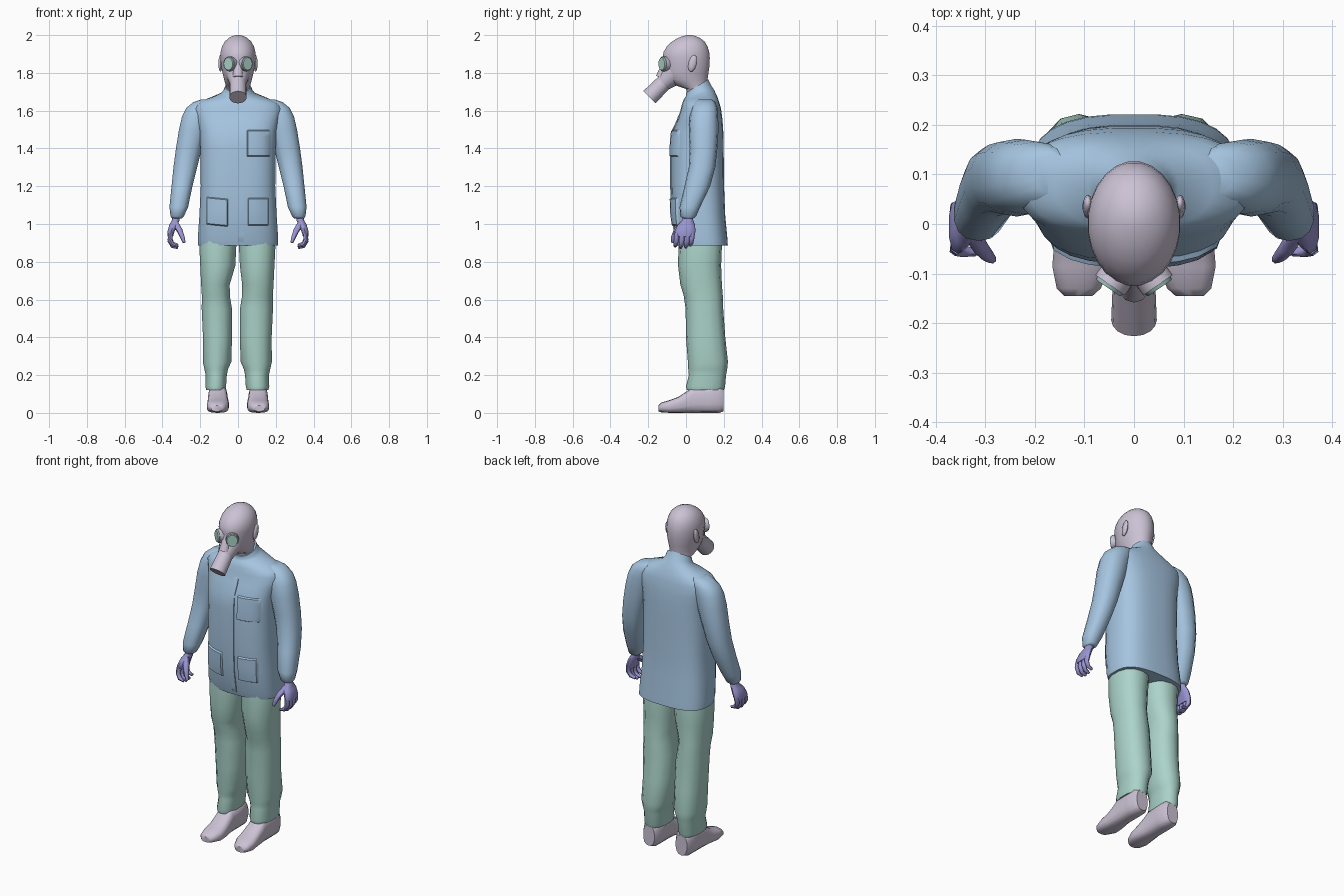
import bpy, bmesh, math
from mathutils import Vector, Matrix

if "Cube" in bpy.data.objects:
    bpy.data.objects.remove(bpy.data.objects["Cube"])


def material(name, rgb):
    m = bpy.data.materials.new(name)
    m.diffuse_color = (*rgb, 1)
    m.use_nodes = True
    m.node_tree.nodes["Principled BSDF"].inputs["Base Color"].default_value = m.diffuse_color
    return m


PALE = material("pale lavender", (0.60, 0.54, 0.66))
BLUE = material("jacket blue", (0.38, 0.56, 0.75))
GREEN = material("trouser green", (0.41, 0.66, 0.59))
VIOLET = material("glove violet", (0.32, 0.30, 0.64))


def finish(name, bm, mat, angle=45):
    bmesh.ops.recalc_face_normals(bm, faces=bm.faces)
    me = bpy.data.meshes.new(name)
    bm.to_mesh(me)
    bm.free()
    me.materials.append(mat)
    me.shade_smooth()
    me.set_sharp_from_angle(angle=math.radians(angle))
    ob = bpy.data.objects.new(name, me)
    bpy.context.collection.objects.link(ob)
    return ob


def oval(a, p):
    c, s = math.cos(a), math.sin(a)
    return (math.copysign(abs(c) ** (2 / p), c), math.copysign(abs(s) ** (2 / p), s))


# Ring: (position on axis, low a, high a, low b, high b, power, tilt)
def loft(name, mat, rings, n=16, axis='z', side=1, angle=45):
    bm = bmesh.new()
    loops = []
    for t, a0, a1, b0, b1, *rest in rings:
        p = rest[0] if rest else 2.3
        tilt = rest[1] if len(rest) > 1 else 0
        loop = []
        for i in range(n):
            u, v = oval(2 * math.pi * (i + 0.5) / n, p)
            a = (a0 + a1) / 2 + u * (a1 - a0) / 2
            b = (b0 + b1) / 2 + v * (b1 - b0) / 2
            k = t + tilt * v * (b1 - b0) / 2
            co = (a * side, b, k) if axis == 'z' else (a * side, k, b)
            loop.append(bm.verts.new(co))
        loops.append(loop)
    for l0, l1 in zip(loops, loops[1:]):
        for i in range(n):
            j = (i + 1) % n
            bm.faces.new((l0[i], l0[j], l1[j], l1[i]))
    bm.faces.new(loops[0])
    bm.faces.new(loops[-1])
    return finish(name, bm, mat, angle)


def cone(name, mat, start, end, r0, r1, n=16, scale=(1, 1)):
    start, end = Vector(start), Vector(end)
    d = end - start
    bm = bmesh.new()
    bmesh.ops.create_cone(bm, cap_ends=True, segments=n, radius1=r0, radius2=r1, depth=d.length)
    bmesh.ops.scale(bm, vec=(scale[0], scale[1], 1), verts=bm.verts)
    # keep local y upright so that oval lenses stand tall
    z = d.normalized()
    x = Vector((0, 0, 1)).cross(z).normalized()
    rot = Matrix((x, z.cross(x), z)).transposed().to_4x4()
    bm.transform(Matrix.Translation((start + end) / 2) @ rot)
    return finish(name, bm, mat)


def tube(name, mat, pts, radii, side):
    cu = bpy.data.curves.new(name, 'CURVE')
    cu.dimensions = '3D'
    cu.bevel_depth = 1
    cu.bevel_resolution = 1
    cu.use_fill_caps = True
    sp = cu.splines.new('POLY')
    sp.points.add(len(pts) - 1)
    for q, (x, y, z), r in zip(sp.points, pts, radii):
        q.co = (x * side, y, z, 1)
        q.radius = r
    tmp = bpy.data.objects.new(name, cu)
    bpy.context.collection.objects.link(tmp)
    bpy.context.view_layer.update()
    me = bpy.data.meshes.new_from_object(
        tmp.evaluated_get(bpy.context.evaluated_depsgraph_get()))
    bpy.data.objects.remove(tmp)
    bm = bmesh.new()
    bm.from_mesh(me)
    bmesh.ops.remove_doubles(bm, verts=bm.verts, dist=1e-5)
    return finish(name, bm, mat, 60)


# Jacket body with standing collar
TORSO = [
    (0.885, -.212, .212, -.045, .222, 2.8), (0.92, -.214, .214, -.055, .22, 2.8),
    (1.05, -.205, .205, -.075, .208, 2.8), (1.2, -.198, .198, -.08, .202, 2.8),
    (1.4, -.2, .2, -.08, .2, 2.8), (1.49, -.205, .205, -.073, .198, 2.8),
    (1.55, -.22, .22, -.045, .194, 2.7), (1.61, -.235, .235, -.028, .186, 2.6),
    (1.64, -.215, .215, -.02, .178, 2.5), (1.665, -.16, .16, -.012, .168, 2.3, .05),
    (1.69, -.09, .09, -.004, .15, 2.1, .25), (1.705, -.077, .077, 0, .135, 2, .4),
    (1.73, -.068, .068, .0, .118, 2, .6)]
loft("jacket_body", BLUE, TORSO, n=28)


def front_y(x, z):
    for r0, r1 in zip(TORSO, TORSO[1:]):
        if r0[0] <= z <= r1[0]:
            f = (z - r0[0]) / (r1[0] - r0[0])
            _, _, rx, lo, hi, p = [a + (b - a) * f for a, b in zip(r0[:6], r1[:6])]
            return (lo + hi) / 2 - (hi - lo) / 2 * (1 - min(1, abs(x / rx)) ** p) ** (1 / p)


# Pockets and button strip follow the jacket front
def patch(name, x0, x1, z0, z1, off, rows, lean=0):
    bm = bmesh.new()
    us = [0, .06, .35, .65, .94, 1]
    vs = [0, .05] + [i / rows for i in range(1, rows)] + [.95, 1]
    grid = []
    for j, v in enumerate(vs):
        row = []
        for i, u in enumerate(us):
            x = x0 + (x1 - x0) * u
            z = z0 + (z1 - z0) * v + lean * (u - .5)
            edge = i in (0, len(us) - 1) or j in (0, len(vs) - 1)
            row.append(bm.verts.new((x, front_y(x, z) + (.004 if edge else -off), z)))
        grid.append(row)
    for a, b in zip(grid, grid[1:]):
        for i in range(len(us) - 1):
            bm.faces.new((a[i], a[i + 1], b[i + 1], b[i]))
    ob = finish(name, bm, BLUE, 40)
    # single-sided plate: make it face forward
    if sum(p.normal.y * p.area for p in ob.data.polygons) > 0:
        ob.data.flip_normals()


patch("chest_pocket", .045, .175, 1.355, 1.5, .009, 4)
patch("right_hip_pocket", .05, .165, .99, 1.14, .010, 4)
patch("left_hip_pocket", -.17, -.05, .99, 1.14, .010, 4, -.012)
patch("button_strip", -.001, .03, .888, 1.6, .004, 14)

# Trousers: each leg has its own slightly different stance
LEG = [(.12, .045, .162, .005, .2), (.14, .04, .167, .0, .207), (.2, .036, .165, .015, .212),
       (.23, .03, .172, .012, .218), (.27, .012, .181, .01, .222), (.4, .008, .18, .0, .208),
       (.55, .008, .187, -.002, .197), (.62, .02, .186, -.012, .195), (.68, .02, .19, -.03, .19),
       (.78, .008, .195, -.042, .186), (.88, .003, .2, -.04, .19), (.95, .0, .19, -.04, .18)]
loft("right_trouser_leg", GREEN, LEG, n=14, angle=38)
LEFT = [(z, a + (.022 if .1 < z < .75 else .004), b + .007, c, d) for z, a, b, c, d in LEG]
loft("left_trouser_leg", GREEN, LEFT, n=14, side=-1, angle=38)

SLEEVE = [(1.03, .297, .35, -.018, .04), (1.04, .286, .358, -.03, .053), (1.09, .263, .364, -.034, .075),
          (1.2, .24, .353, -.008, .128), (1.3, .215, .343, .015, .155), (1.4, .19, .33, .02, .166),
          (1.5, .16, .314, .015, .172), (1.57, .14, .298, .02, .17), (1.615, .12, .275, .03, .166),
          (1.645, .11, .238, .045, .155), (1.658, .12, .2, .06, .14)]
SHOE = [(-.145, .083, .142, .008, .04, 2.5), (-.13, .066, .157, .003, .055), (-.085, .048, .166, 0, .068, 3),
        (-.04, .048, .162, 0, .085, 3), (.01, .053, .16, 0, .118, 3), (.04, .056, .158, 0, .145, 3),
        (.12, .056, .158, 0, .15, 3), (.175, .058, .156, 0, .15, 3), (.198, .07, .145, .008, .13, 2.5)]
PALM = [(.935, .343, .373, -.055, .044, 2.6), (.96, .335, .374, -.06, .05, 2.6),
        (.995, .32, .365, -.045, .048), (1.02, .308, .35, -.02, .038), (1.06, .308, .348, -.01, .035)]

for s, tag in ((1, "right"), (-1, "left")):
    loft(tag + "_sleeve", BLUE, SLEEVE, n=14, side=s)
    loft(tag + "_shoe", PALE, SHOE, n=14, axis='y', side=s)
    loft(tag + "_palm", VIOLET, PALM, n=10, side=s)
    # Curled fingers and thumb
    for i, y in enumerate((-.047, -.019, .009, .034)):
        drop = (.0, -.008, -.006, .006)[i]
        tube(f"{tag}_finger_{i + 1}", VIOLET,
             [(.357, y, .95), (.36, y - .004, .915 + drop), (.346, y - .008, .89 + drop),
              (.318, y - .01, .882 + drop)],
             [.014, .0135, .012, .008], s)
    tube(tag + "_thumb", VIOLET, [(.33, -.015, 1.0), (.308, -.05, .965), (.294, -.066, .93), (.285, -.072, .902)],
         [.018, .016, .013, .008], s)
    # Goggle rims, lenses and ears
    d = Vector((.57 * s, -.82, 0))
    c = Vector((.05 * s, -.126, 1.848))
    cone(tag + "_goggle_rim", PALE, c - d * .035, c - d * .003, .036, .036, scale=(1.0, 1.1))
    cone(tag + "_lens", GREEN, c - d * .006, c + d * .004, .033, .029, scale=(1.0, 1.15))
    bm = bmesh.new()
    bmesh.ops.create_uvsphere(bm, u_segments=10, v_segments=6, radius=1)
    bmesh.ops.scale(bm, vec=(.011, .022, .046), verts=bm.verts)
    bmesh.ops.rotate(bm, matrix=Matrix.Rotation(-.25, 3, 'X'), verts=bm.verts)
    bmesh.ops.translate(bm, vec=(.093 * s, .035, 1.85), verts=bm.verts)
    finish(tag + "_ear", bm, PALE)

# Masked head and neck
HEAD = [(1.68, -.06, .06, .01, .115), (1.715, -.06, .06, .0, .112), (1.735, -.066, .066, -.06, .112),
        (1.765, -.074, .074, -.105, .115), (1.8, -.083, .083, -.118, .12), (1.84, -.09, .09, -.118, .126),
        (1.88, -.094, .094, -.125, .127), (1.91, -.093, .093, -.12, .124), (1.94, -.085, .085, -.102, .115),
        (1.965, -.071, .071, -.076, .1), (1.985, -.05, .05, -.044, .075), (1.996, -.027, .027, -.012, .048),
        (2.0, -.01, .01, .006, .028)]
loft("masked_head", PALE, [(*r, 2) for r in HEAD], n=24)

# Breathing snout, nose ridge and filter canister
cone("mask_snout", PALE, (0, -.055, 1.805), (0, -.128, 1.737), .07, .04)
cone("nose_ridge", PALE, (0, -.095, 1.885), (0, -.13, 1.775), .016, .03, n=10)
cone("filter_canister", PALE, (0, -.12, 1.745), (0, -.194, 1.671), .043, .046)
